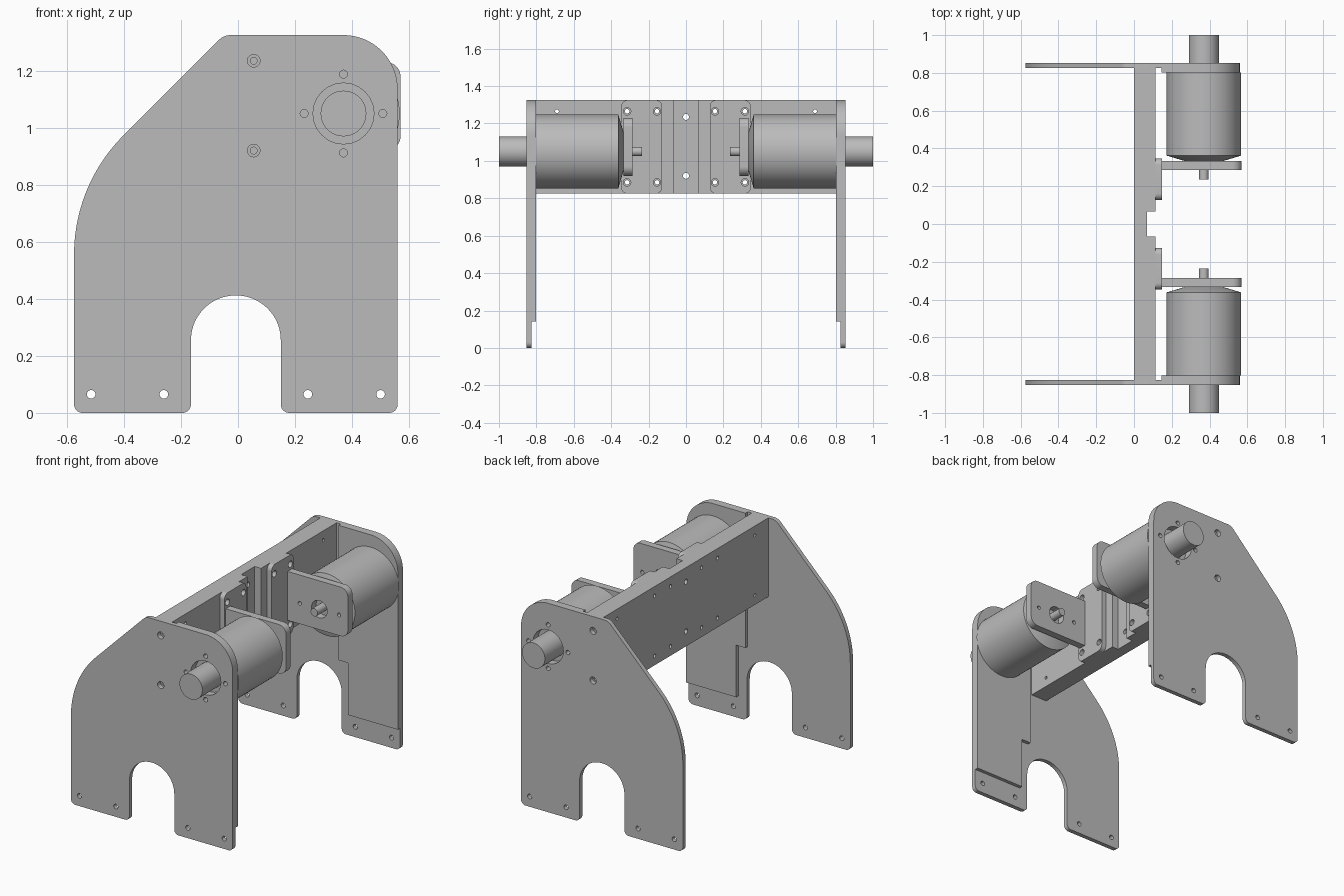
import bpy
import bmesh
import math
from mathutils import Vector

cube = bpy.data.objects.get("Cube")
if cube:
    bpy.data.objects.remove(cube, do_unlink=True)

metal = bpy.data.materials.new("grey metal")
metal.use_nodes = True
grey = (0.5, 0.5, 0.5, 1)
metal.diffuse_color = grey
metal.node_tree.nodes["Principled BSDF"].inputs["Base Color"].default_value = grey

AXIS_X, AXIS_Z = 0.37, 1.05        # motor axis
BAR_LOW, BAR_TOP = 0.825, 1.325    # crossbar height range

PLACE = {
    "x": lambda u, v, w: (w, u, v),
    "y": lambda u, v, w: (u, w, v),
    "z": lambda u, v, w: (u, v, w),
}


def finish(name, bm):
    bmesh.ops.recalc_face_normals(bm, faces=bm.faces)
    mesh = bpy.data.meshes.new(name)
    bm.to_mesh(mesh)
    bm.free()
    mesh.materials.append(metal)
    obj = bpy.data.objects.new(name, mesh)
    bpy.context.collection.objects.link(obj)
    return obj


def rounded(corners, steps=12):
    """Outline from (u, v, radius) corners, filleted where radius > 0."""
    out = []
    for i, (u, v, r) in enumerate(corners):
        p = Vector((u, v))
        if r == 0:
            out.append(p)
            continue
        a = (Vector(corners[i - 1][:2]) - p).normalized()
        b = (Vector(corners[(i + 1) % len(corners)][:2]) - p).normalized()
        half = a.angle(b) / 2
        centre = p + (a + b).normalized() * r / math.sin(half)
        start = (p + a * r / math.tan(half) - centre).normalized()
        end = (p + b * r / math.tan(half) - centre).normalized()
        out += [centre + start.slerp(end, k / steps) * r for k in range(steps + 1)]
    return out


def add_prism(bm, outline, axis, lo, hi):
    rings = [[bm.verts.new(PLACE[axis](u, v, w)) for u, v in outline] for w in (lo, hi)]
    for ring in rings:
        bm.faces.new(ring)
    n = len(outline)
    for i in range(n):
        j = (i + 1) % n
        bm.faces.new((rings[0][i], rings[0][j], rings[1][j], rings[1][i]))


def prism(name, outline, axis, lo, hi):
    bm = bmesh.new()
    add_prism(bm, outline, axis, lo, hi)
    return finish(name, bm)


def circle(u, v, r, n=24):
    return [(u + r * math.cos(math.tau * i / n), v + r * math.sin(math.tau * i / n))
            for i in range(n)]


def drill(obj, axis, lo, hi, holes):
    """Cut round holes (u, v, radius) along an axis."""
    bm = bmesh.new()
    for u, v, r in holes:
        add_prism(bm, circle(u, v, r), axis, lo, hi)
    cutter = finish("hole_cutter", bm)
    cutter.hide_render = True
    mod = obj.modifiers.new("holes", "BOOLEAN")
    mod.operation = "DIFFERENCE"
    mod.solver = "EXACT"
    mod.object = cutter
    bpy.context.view_layer.objects.active = obj
    bpy.ops.object.modifier_apply(modifier=mod.name)
    bpy.data.objects.remove(cutter, do_unlink=True)


def lathe(name, profile, n=64):
    """Revolve (y, radius) points about the motor axis."""
    bm = bmesh.new()
    rings = [[bm.verts.new((x, y, z)) for x, z in circle(AXIS_X, AXIS_Z, r, n)]
             for y, r in profile]
    for a, b in zip(rings, rings[1:]):
        for i in range(n):
            j = (i + 1) % n
            bm.faces.new((a[i], a[j], b[j], b[i]))
    bm.faces.new(rings[0])
    bm.faces.new(rings[-1])
    return finish(name, bm)


parts = []

# Crossbar with a shallow central channel
bar = prism("crossbar", [(0, -0.825), (0.115, -0.825), (0.115, -0.067), (0.07, -0.067),
                         (0.07, 0.067), (0.115, 0.067), (0.115, 0.825), (0, 0.825)],
            "z", BAR_LOW, BAR_TOP)
bar_holes = [(0, z, 0.016) for z in (0.92, 1.235)]
for s in (-1, 1):
    for z in (0.885, 1.265):
        bar_holes += [(s * 0.155, z, 0.012), (s * 0.315, z, 0.012), (s * 0.69, z, 0.01)]
drill(bar, "x", -0.1, 0.3, bar_holes)
for s in (-1, 1):
    drill(bar, "y", s * 0.73, s * 0.9, [(0.055, z, 0.012) for z in (0.92, 1.235)])
parts.append(bar)

# Outlines of the side plate and its inner thickening
plate_outline = rounded([
    (-0.575, 0, 0.03), (-0.575, 0.8, 0.59), (-0.05, BAR_TOP, 0.06),
    (0.56, BAR_TOP, 0.19), (0.56, 0, 0.03), (0.15, 0, 0.03),
    (0.15, 0.412, 0.157), (-0.165, 0.412, 0.157), (-0.165, 0, 0.03)], 20)
pad_outline = rounded([
    (0.21, 0.14, 0), (0.21, 0.47, 0), (0.145, 0.47, 0), (0.145, BAR_TOP, 0),
    (0.56, BAR_TOP, 0.19), (0.56, 0.14, 0)], 20)
motor_holes = [(AXIS_X, AXIS_Z, 0.107)]
for dx, dz in ((1, 0), (-1, 0), (0, 1), (0, -1)):
    motor_holes.append((AXIS_X + 0.138 * dx, AXIS_Z + 0.138 * dz, 0.014))
foot_holes = [(x, 0.065, 0.015) for x in (-0.515, -0.26, 0.245, 0.5)]
screw_holes = [(0.055, z, 0.022) for z in (0.92, 1.235)]

for s, side in ((-1, "front"), (1, "back")):
    # Side plate
    plate = prism(side + "_plate", plate_outline, "y", s * 0.825, s * 0.853)
    drill(plate, "y", s * 0.7, s * 0.95, motor_holes + foot_holes + screw_holes)
    pad = prism(side + "_plate_pad", pad_outline, "y", s * 0.802, s * 0.825)
    drill(pad, "y", s * 0.7, s * 0.95, motor_holes)

    # Motor body with tapered nose, rear boss and output shaft
    motor = lathe(side + "_motor", [
        (s * 0.235, 0.025), (s * 0.333, 0.025), (s * 0.333, 0.1), (s * 0.362, 0.197),
        (s * 0.803, 0.197), (s * 0.803, 0.08), (s * 1.0, 0.08)])

    # Mounting bracket: flange on the crossbar and a plate holding the motor nose
    lo, hi = sorted((s * 0.127, s * 0.347))
    flange = prism(side + "_bracket_flange", rounded([
        (lo, BAR_LOW, 0.035), (hi, BAR_LOW, 0.035),
        (hi, BAR_TOP, 0.035), (lo, BAR_TOP, 0.035)]), "x", 0.115, 0.147)
    drill(flange, "x", 0, 0.3, [(s * y, z, 0.02) for y in (0.155, 0.315)
                                for z in (0.885, 1.265)])
    mount = prism(side + "_motor_mount", rounded([
        (0.147, 0.92, 0), (0.57, 0.92, 0.05), (0.57, 1.23, 0.05), (0.147, 1.23, 0)]),
        "y", s * 0.287, s * 0.333)
    drill(mount, "y", s * 0.2, s * 0.4, [
        (AXIS_X, AXIS_Z, 0.055), (AXIS_X - 0.138, AXIS_Z, 0.012),
        (AXIS_X + 0.138, AXIS_Z, 0.012)])
    parts += [plate, pad, motor, flange, mount]

# Smooth curved walls, keep edges crisp
bpy.ops.object.select_all(action="DESELECT")
for obj in parts:
    obj.select_set(True)
bpy.context.view_layer.objects.active = parts[0]
bpy.ops.object.shade_smooth_by_angle(angle=math.radians(30))
